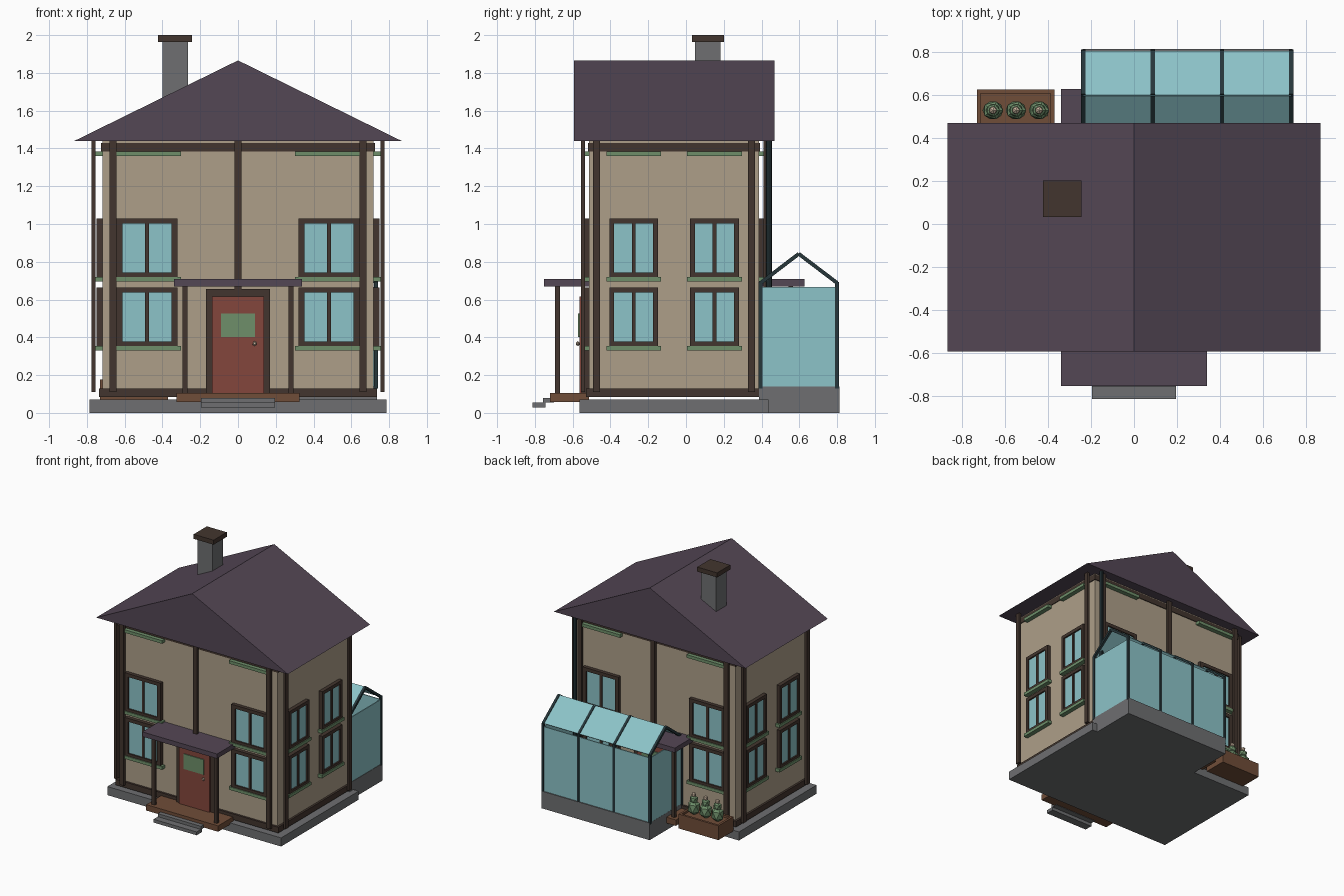
import bpy, bmesh, math
from mathutils import Vector, Matrix

if "Cube" in bpy.data.objects:
    bpy.data.objects.remove(bpy.data.objects["Cube"])

def mat(name, r, g, b):
    m = bpy.data.materials.new(name)
    lin = [((c / 255 + 0.055) / 1.055) ** 2.4 for c in (r, g, b)]
    m.diffuse_color = (*lin, 1)
    m.use_nodes = True
    m.node_tree.nodes["Principled BSDF"].inputs["Base Color"].default_value = m.diffuse_color
    return m

WALL = mat("tan plaster", 174, 159, 137)
TIMBER = mat("dark timber", 66, 53, 46)
ROOF = mat("purple slate", 84, 71, 85)
GLASS = mat("pale blue glass", 140, 195, 200)
DOOR = mat("red door paint", 132, 70, 60)
GREEN = mat("leaf green", 110, 143, 106)
STONE = mat("grey stone", 110, 111, 113)
WOOD = mat("brown wood", 112, 77, 56)
STEEL = mat("dark teal metal", 38, 54, 58)
CREAM = mat("cream", 200, 180, 158)

def add(name, bm, m):
    bmesh.ops.recalc_face_normals(bm, faces=bm.faces)
    me = bpy.data.meshes.new(name)
    bm.to_mesh(me)
    bm.free()
    me.materials.append(m)
    o = bpy.data.objects.new(name, me)
    bpy.context.collection.objects.link(o)
    return o

def box(name, x, y, z, m):
    bm = bmesh.new()
    bmesh.ops.create_cube(bm, size=1)
    for v in bm.verts:
        v.co = [(a + b) / 2 + c * abs(b - a) for (a, b), c in zip((x, y, z), v.co)]
    return add(name, bm, m)

def bar(name, p, q, w, m, sides=4, turn=math.pi / 4):
    p, q = Vector(p), Vector(q)
    d = q - p
    M = Matrix.Translation((p + q) / 2) @ d.to_track_quat('Z', 'Y').to_matrix().to_4x4() @ Matrix.Rotation(turn, 4, 'Z')
    bm = bmesh.new()
    r = w / 2 / math.cos(math.pi / sides)
    bmesh.ops.create_cone(bm, cap_ends=True, segments=sides, radius1=r, radius2=r, depth=d.length, matrix=M)
    return add(name, bm, m)

def blob(name, c, s, m, sub=1):
    bm = bmesh.new()
    bmesh.ops.create_icosphere(bm, subdivisions=sub, radius=1)
    for v in bm.verts:
        v.co = [c[i] + v.co[i] * s[i] for i in range(3)]
    return add(name, bm, m)

YC, HX, HY = -0.063, 0.718, 0.45

def on_wall(side, name, u, d, z, m):
    """box on a wall: u along the wall, d outwards from it"""
    if side in ("front", "back"):
        s = -1 if side == "front" else 1
        y = (YC + s * (HY + d[0]), YC + s * (HY + d[1]))
        return box(side + "_" + name, u, y, z, m)
    s = -1 if side == "left" else 1
    return box(side + "_" + name, (s * (HX + d[0]), s * (HX + d[1])), (YC + u[0], YC + u[1]), z, m)

# plinth and walls
box("plinth", (-.785, .785), (-.565, .437), (0, .07), STONE)
box("walls", (-HX, HX), (YC - HY, YC + HY), (.085, 1.44), WALL)
box("bottom_beam", (-HX - .017, HX + .017), (YC - HY - .017, YC + HY + .017), (.083, .13), TIMBER)
box("top_beam", (-HX - .006, HX + .006), (YC - HY - .006, YC + HY + .006), (1.385, 1.43), TIMBER)

# gable roof prism, ridge running front to back
bm = bmesh.new()
prof = [(-.866, 1.44), (.866, 1.44), (0, 1.866)]
a, b = [[bm.verts.new((x, y, z)) for x, z in prof] for y in (-.593, .468)]
bm.faces.new(a)
bm.faces.new(b)
for i in range(3):
    j = (i + 1) % 3
    bm.faces.new((a[i], a[j], b[j], b[i]))
add("roof", bm, ROOF)

# chimney
box("chimney", (-.4, -.265), (.048, .182), (1.6, 1.965), STONE)
box("chimney_cap", (-.423, -.243), (.032, .202), (1.963, 2.0), TIMBER)

# windows, sills and posts on all four walls
for side in ("front", "back", "left", "right"):
    wide = side in ("front", "back")
    cu, hw, gw, sw = (.482, .163, .13, .18) if wide else (.214, .129, .103, .145)
    for s in (-1, 1):
        c = s * cu
        for z in (.35, .715):
            zc, fh = z + .157, .158
            on_wall(side, "window_glass", (c - gw, c + gw), (0, .018), (zc - .13, zc + .13), GLASS)
            on_wall(side, "window_mullion", (c - .01, c + .01), (0, .026), (zc - .13, zc + .13), TIMBER)
            for e in (-1, 1):
                on_wall(side, "window_jamb", (c + e * gw, c + e * hw), (0, .03), (zc - fh, zc + fh), TIMBER)
                on_wall(side, "window_rail", (c - gw, c + gw), (0, .03), (zc + e * .13, zc + e * fh), TIMBER)
        for z in (.33, .695, 1.36):
            on_wall(side, "sill", (c - sw, c + sw), (0, .037), (z, z + .025), GREEN)
    pu = .662 if wide else .41
    for u in ((-pu, 0, pu) if wide else (-pu, pu)):
        dd = (.023, .044) if wide else (.037, .058)
        on_wall(side, "post", (u - .019, u + .019), dd, (.11, 1.44), TIMBER)

# doors with porches, front and back
for side in ("front", "back"):
    on_wall(side, "door", (-.137, .137), (0, .052), (.105, .615), DOOR)
    for e in (-1, 1):
        on_wall(side, "door_jamb", (e * .137, e * .17), (0, .04), (.105, .655), TIMBER)
        on_wall(side, "porch_post", (e * .267, e * .295), (.155, .18), (.1, .675), TIMBER)
    on_wall(side, "door_head", (-.137, .137), (0, .04), (.615, .655), TIMBER)
    on_wall(side, "door_panel", (-.09, .09), (.05, .059), (.402, .525), GREEN)
    sy = -1 if side == "front" else 1
    blob(side + "_door_knob", (.088, YC + sy * (HY + .06), .367), (.012, .01, .014), CREAM)
    on_wall(side, "porch_deck", (-.325, .325), (0, .208), (.057, .105), WOOD)
    on_wall(side, "porch_canopy", (-.338, .338), (0, .24), (.67, .708), ROOF)

# front steps
box("upper_step", (-.195, .195), (-.757, -.70), (.054, .08), STONE)
box("lower_step", (-.195, .195), (-.812, -.745), (.028, .055), STONE)

# conservatory
X0, X1, Y0, Y1, YM = -.235, .73, .395, .8, .597
box("conservatory_base", (X0 - .005, X1 + .007), (.387, .812), (0, .14), STONE)
box("conservatory_back_glass", (X0, X1), (Y1 - .004, Y1 + .004), (.14, .667), GLASS)
for x in (X0, X1):
    box("conservatory_end_glass", (x - .004, x + .004), (Y0, Y1), (.14, .667), GLASS)
for y in (Y0, Y1):
    bm = bmesh.new()
    n = Vector((0, .155 * (1 if y > YM else -1), .2)).normalized() * .004
    pts = [Vector((x, yy, zz)) + k * n for k in (-1, 1) for x in (X0, X1) for yy, zz in ((y, .69), (YM, .843))]
    for p in pts:
        bm.verts.new(p)
    bmesh.ops.convex_hull(bm, input=bm.verts)
    add("conservatory_roof_glass", bm, GLASS)
for i in range(4):
    x = X0 + (X1 - X0) * i / 3
    for y in (Y0, Y1):
        bar("conservatory_upright", (x, y, .13), (x, y, .693), .02, STEEL)
        bar("conservatory_rafter", (x, y, .688), (x, YM, .842), .02, STEEL)

# drainpipe
bar("drainpipe", (.697, .44, .14), (.697, .44, 1.44), .028, STEEL, 8, 0)

# planter with three plants
box("planter", (-.73, -.37), (.43, .625), (.06, .16), WOOD)
for y in ((.43, .448), (.607, .625)):
    box("planter_rim_long", (-.73, -.37), y, (.16, .177), WOOD)
for x in ((-.73, -.712), (-.388, -.37)):
    box("planter_rim_short", x, (.448, .607), (.16, .177), WOOD)
for x in (-.655, -.548, -.441):
    blob("plant_leaves", (x, .528, .215), (.053, .048, .065), GREEN)
    blob("plant_crown", (x, .528, .28), (.036, .033, .035), GREEN)
    blob("plant_flower", (x, .528, .318), (.02, .02, .022), CREAM)
